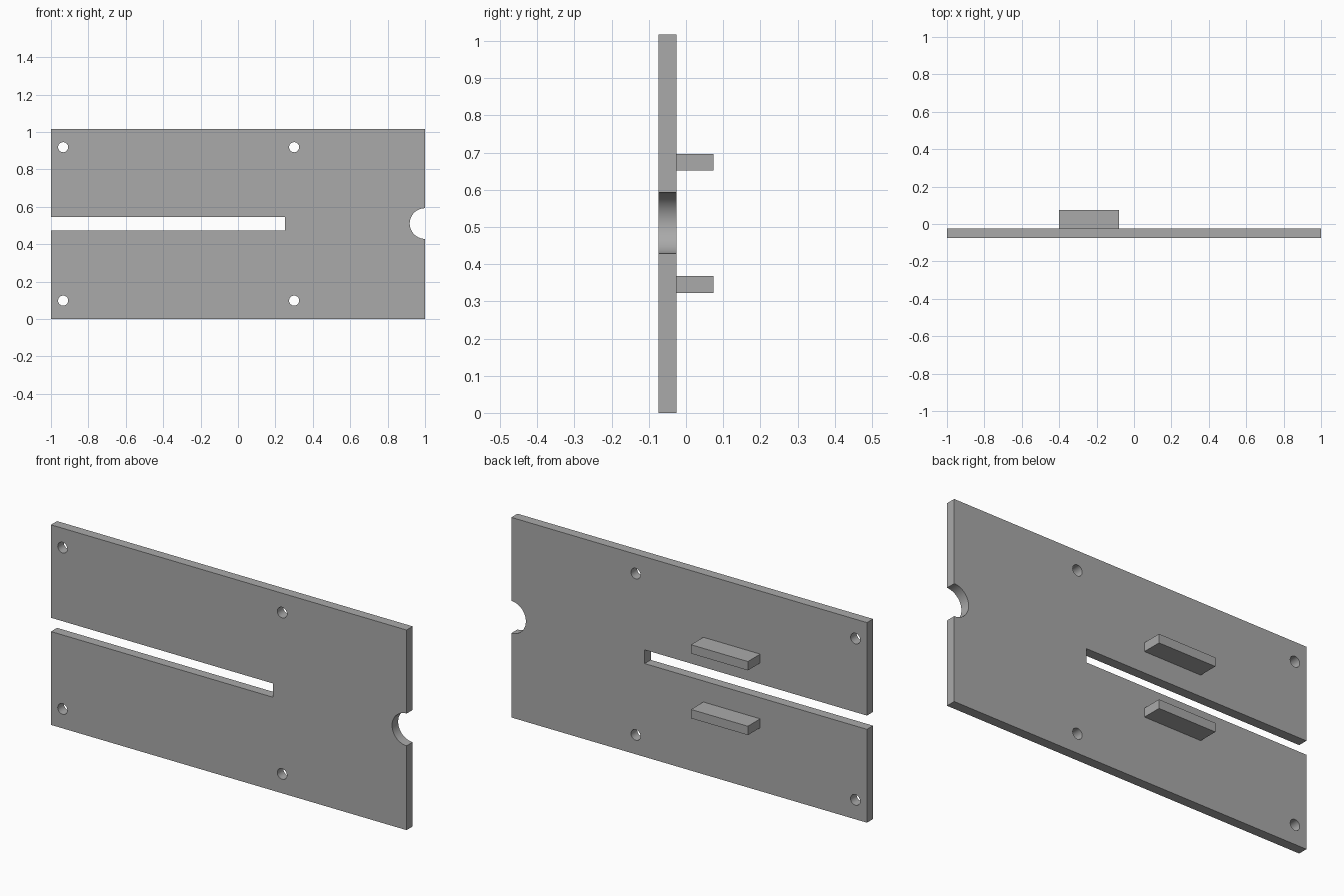
import bpy
import math

if "Cube" in bpy.data.objects:
    bpy.data.objects.remove(bpy.data.objects["Cube"], do_unlink=True)

GREY = (0.4, 0.4, 0.4, 1.0)
grey = bpy.data.materials.new("plain grey")
grey.use_nodes = True
grey.diffuse_color = GREY
grey.node_tree.nodes["Principled BSDF"].inputs["Base Color"].default_value = GREY

FRONT, BACK, HEIGHT = -0.074, -0.025, 1.017
MID_Y, MID_Z = (FRONT + BACK) / 2, HEIGHT / 2


def box(name, low, high):
    centre = [(a + b) / 2 for a, b in zip(low, high)]
    bpy.ops.mesh.primitive_cube_add(size=1, location=centre)
    obj = bpy.context.object
    obj.name = name
    obj.scale = [b - a for a, b in zip(low, high)]
    bpy.ops.object.transform_apply(location=False, rotation=False, scale=True)
    obj.data.materials.append(grey)
    return obj


def round_cutter(name, x, z, radius, sides):
    bpy.ops.mesh.primitive_cylinder_add(
        vertices=sides, radius=radius, depth=0.2,
        location=(x, MID_Y, z), rotation=(math.pi / 2, 0, 0))
    obj = bpy.context.object
    obj.name = name
    obj.data.materials.append(grey)
    return obj


# Upright plate
plate = box("plate", (-1, FRONT, 0), (1, BACK, HEIGHT))

# Long open slot, half-round edge notch and four screw holes
cutters = [
    box("slot_cutter", (-1.1, -0.2, MID_Z - 0.034), (0.25, 0.1, MID_Z + 0.036)),
    round_cutter("notch_cutter", 1.0, MID_Z + 0.002, 0.082, 64),
]
for x in (-0.935, 0.3):
    for side in (-1, 1):
        cutters.append(round_cutter("hole_cutter", x, MID_Z + side * 0.41, 0.027, 32))

for cutter in cutters:
    cutter.hide_render = True
    mod = plate.modifiers.new(cutter.name, "BOOLEAN")
    mod.operation = "DIFFERENCE"
    mod.solver = "EXACT"
    mod.object = cutter
    bpy.context.view_layer.objects.active = plate
    bpy.ops.object.modifier_apply(modifier=mod.name)
    bpy.data.objects.remove(cutter, do_unlink=True)

bpy.ops.object.select_all(action="DESELECT")
plate.select_set(True)
bpy.context.view_layer.objects.active = plate
bpy.ops.object.shade_smooth_by_angle(angle=math.radians(30))

# Two rear ledges, above and below the slot
for name, side in (("upper_ledge", 1), ("lower_ledge", -1)):
    z = MID_Z + 0.001 + side * 0.1645
    box(name, (-0.4, BACK, z - 0.0225), (-0.08, 0.074, z + 0.0225))
